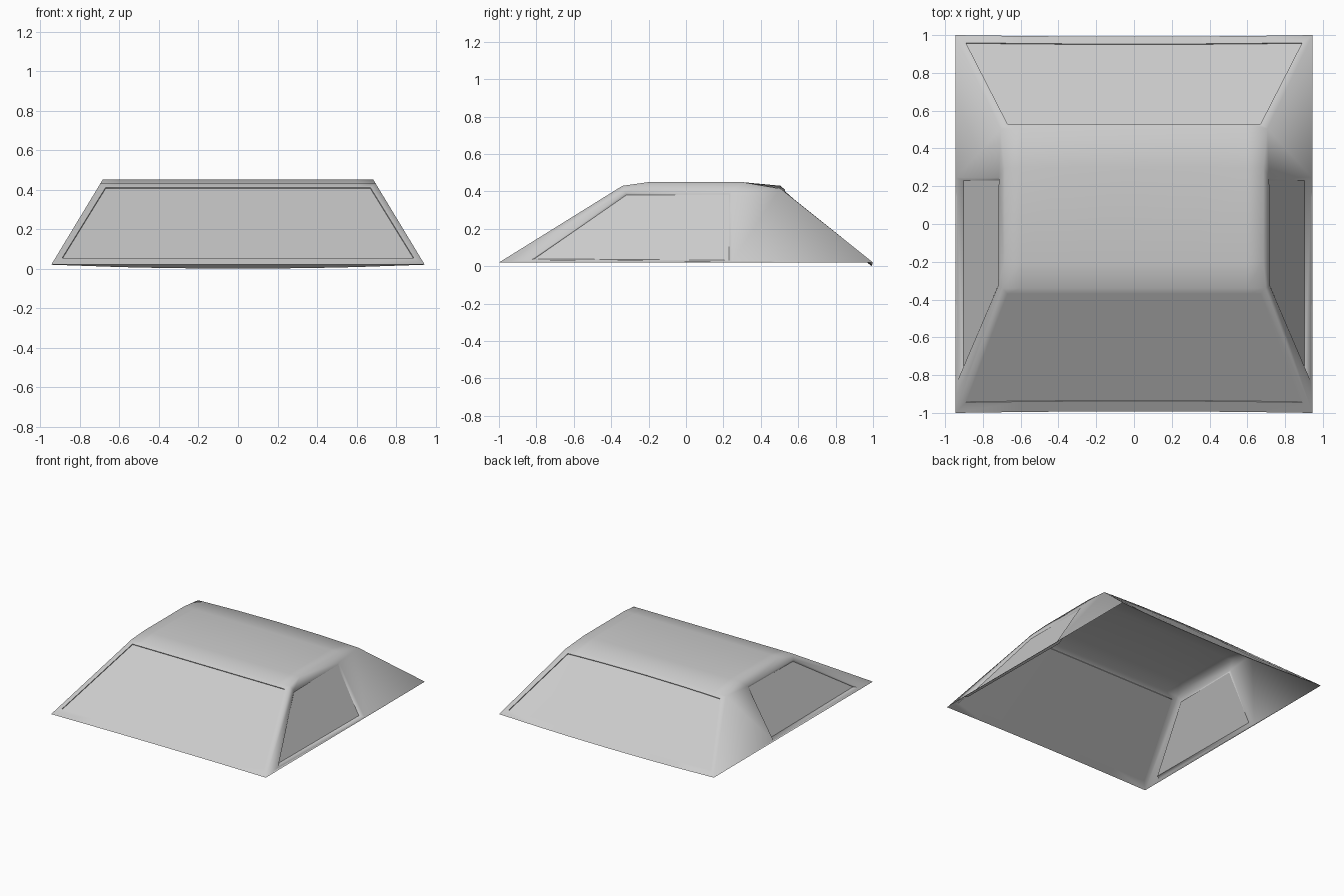
import bpy, bmesh
from mathutils import Vector

if "Cube" in bpy.data.objects:
    bpy.data.objects.remove(bpy.data.objects["Cube"])


def side_x(z):
    return 0.945 - 0.26 * (z - 0.02) / 0.43


def bow(bm):
    """Cut columns across x, then crown the rear and curve both base edges."""
    for x in (-0.6, -0.35, 0, 0.35, 0.6):
        bmesh.ops.bisect_plane(bm, geom=bm.verts[:] + bm.edges[:] + bm.faces[:],
                               plane_co=(x, 0, 0), plane_no=(1, 0, 0))
    for v in bm.verts:
        x, y, z = v.co
        t = max(0, 1 - (x / side_x(z)) ** 2)
        if y > 0.45:
            k = (0.69 - y) / 0.19 if y < 0.69 else (0.69 - y) / 0.31
            v.co.z += t * (0.016 * min(k, 1) if k > 0 else 0.02 * k)
            v.co.y += t * 0.008 * min(k, 0)
        elif y < -0.9:
            v.co.y += t * 0.008


def make_object(name, bm, smooth_angle=1.3):
    bmesh.ops.remove_doubles(bm, verts=bm.verts, dist=0.0005)
    bow(bm)
    bmesh.ops.recalc_face_normals(bm, faces=bm.faces)
    if sum(f.normal.z * f.calc_area() for f in bm.faces) < 0:
        bmesh.ops.reverse_faces(bm, faces=bm.faces)
    mesh = bpy.data.meshes.new(name)
    bm.to_mesh(mesh)
    bm.free()
    ob = bpy.data.objects.new(name, mesh)
    bpy.context.collection.objects.link(ob)
    bpy.ops.object.select_all(action='DESELECT')
    ob.select_set(True)
    bpy.context.view_layer.objects.active = ob
    bpy.ops.object.shade_smooth_by_angle(angle=smooth_angle)
    return ob


body = bmesh.new()


def face(points):
    body.faces.new([body.verts.new(p) for p in points])


def window_panel(name, outer, inner, sunk, links):
    """Frame around an opening, a step inwards, and a separate pane."""
    n = len(outer)
    for i in range(n):
        j = (i + 1) % n
        a, b = links[i], links[j]
        ring = [outer[i], outer[j], inner[b]]
        if a != b:
            ring.append(inner[a])
        face(ring)
    for i in range(4):
        j = (i + 1) % 4
        face([inner[i], inner[j], sunk[j], sunk[i]])
    pane = bmesh.new()
    pane.faces.new([pane.verts.new(p) for p in sunk])
    make_object(name, pane)


# Side profile (y, z): front base, roof line, back base
profile = [(-1, 0.02), (-0.34, 0.43), (-0.2, 0.45), (0.3, 0.45),
           (0.505, 0.415), (1, 0.02)]
edge = {s: [(s * side_x(z), y, z) for y, z in profile] for s in (1, -1)}

# Roof strips
for i in (1, 2, 3):
    face([edge[-1][i], edge[1][i], edge[1][i + 1], edge[-1][i + 1]])

# Sides: a narrow step leads down to each window pane
rim = [(-0.835, 0.034), (-0.326, 0.394), (0.246, 0.399), (0.246, 0.026)]
glass = [(0.903, -0.81, 0.04), (0.717, -0.32, 0.38),
         (0.715, 0.23, 0.385), (0.903, 0.23, 0.032)]
for s, label in ((1, "right"), (-1, "left")):
    inner = [(s * side_x(z), y, z) for y, z in rim]
    sunk = [(s * x, y, z) for x, y, z in glass]
    window_panel(label + "_side_window", edge[s], inner, sunk,
                 [0, 1, 1, 2, 2, 3])

# Windshield and rear window, slightly recessed
for name, k, kt, (yb, zb), (yt, zt), sign in (
        ("windshield", 0, 1, (-0.945, 0.054), (-0.37, 0.411), -1),
        ("rear_window", 5, 4, (0.96, 0.052), (0.53, 0.395), 1)):
    outer = [edge[-1][k], edge[1][k], edge[1][kt], edge[-1][kt]]
    inner = [(-0.89, yb, zb), (0.89, yb, zb), (0.67, yt, zt), (-0.67, yt, zt)]
    sunk = [Vector(p) + Vector((0, -sign * 0.003, -0.006)) for p in inner]
    window_panel(name, outer, inner, sunk, [0, 1, 2, 3])

make_object("cabin_shell", body)
